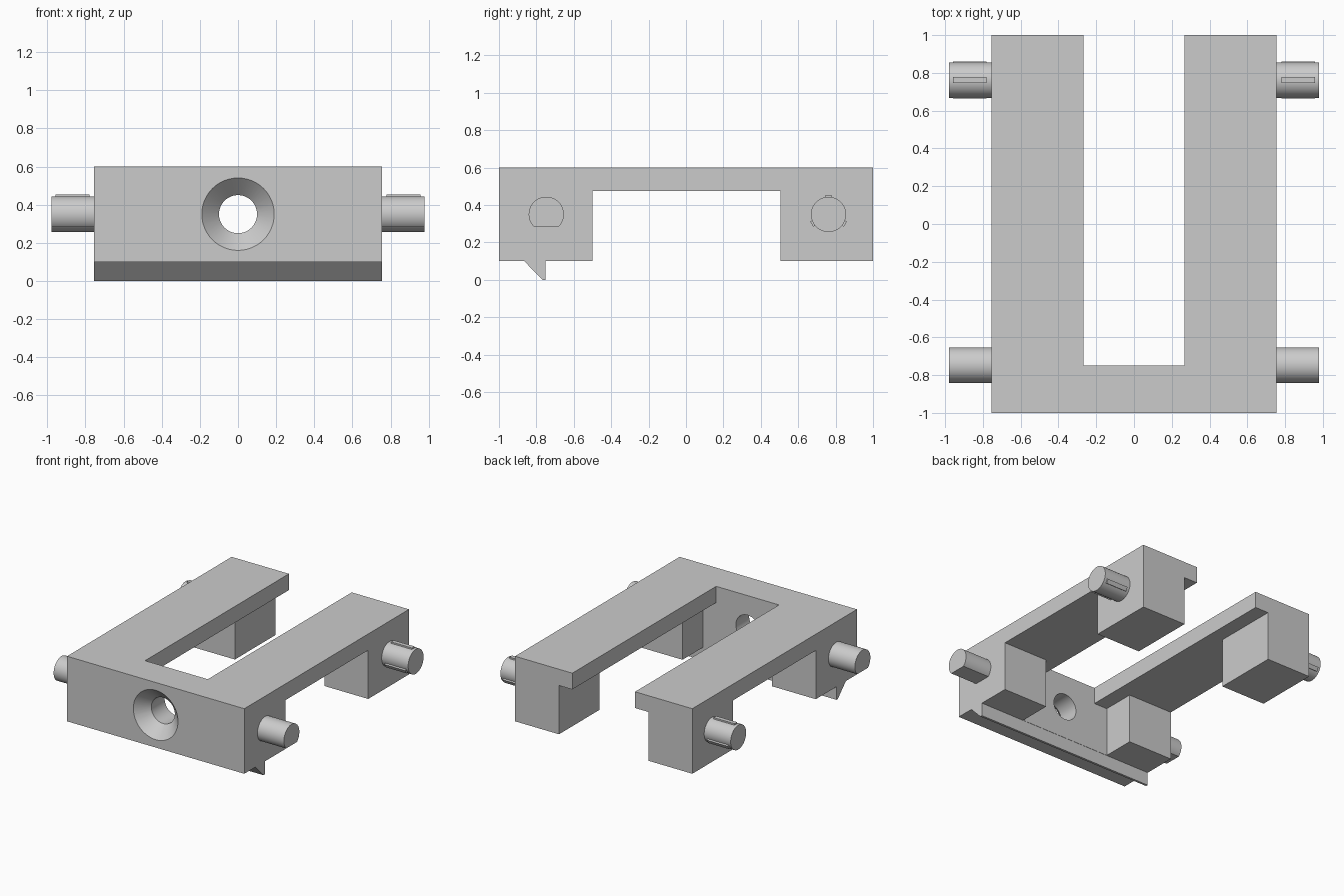
import bpy, bmesh, math
from mathutils import Matrix

if "Cube" in bpy.data.objects:
    bpy.data.objects.remove(bpy.data.objects["Cube"])

grey = bpy.data.materials.new("light_grey")
grey.diffuse_color = (0.6, 0.6, 0.6, 1)
grey.use_nodes = True
grey.node_tree.nodes["Principled BSDF"].inputs["Base Color"].default_value = grey.diffuse_color

X, Z0, Z1, PLATE = 0.754, 0.1, 0.6, 0.475


def make(name, bm):
    bmesh.ops.recalc_face_normals(bm, faces=bm.faces)
    me = bpy.data.meshes.new(name)
    bm.to_mesh(me)
    bm.free()
    ob = bpy.data.objects.new(name, me)
    bpy.context.collection.objects.link(ob)
    me.materials.append(grey)
    return ob


def prism(name, points, vec):
    """Extrude a closed 3D outline along a vector."""
    bm = bmesh.new()
    face = bm.faces.new([bm.verts.new(p) for p in points])
    new = bmesh.ops.extrude_face_region(bm, geom=[face], use_keep_orig=True)["geom"]
    bmesh.ops.translate(bm, vec=vec, verts=[v for v in new if isinstance(v, bmesh.types.BMVert)])
    return make(name, bm)


def box(name, x, y, z):
    return prism(name, [(x[0], y[0], z[0]), (x[1], y[0], z[0]),
                        (x[1], y[1], z[0]), (x[0], y[1], z[0])], (0, 0, z[1] - z[0]))


def smooth(ob):
    bpy.ops.object.select_all(action='DESELECT')
    ob.select_set(True)
    bpy.context.view_layer.objects.active = ob
    bpy.ops.object.shade_smooth_by_angle(angle=math.radians(30))


def cut(ob, cutter):
    bpy.context.view_layer.objects.active = ob
    mod = ob.modifiers.new("cut", 'BOOLEAN')
    mod.operation, mod.solver, mod.object = 'DIFFERENCE', 'EXACT', cutter
    bpy.ops.object.modifier_apply(modifier=mod.name)
    bpy.data.objects.remove(cutter)


# U-shaped body
plan = [(-X, -1), (X, -1), (X, 1), (0.267, 1), (0.267, -0.748),
        (-0.267, -0.748), (-0.267, 1), (-X, 1)]
body = prism("body", [(x, y, Z0) for x, y in plan], (0, 0, Z1 - Z0))

# Undercuts leaving four feet under the plate
cut(body, box("side_arch", (-1, 1), (-0.5, 0.505), (0, PLATE)))
cut(body, box("inner_recess", (-0.38, 0.38), (-0.748, 1.2), (0, PLATE)))

# Countersunk screw hole, revolved about y
bm = bmesh.new()
rings = []
N = 48
for y, r in [(-1.02, 0.21), (-0.91, 0.1), (-0.7, 0.1)]:
    rings.append([bm.verts.new((r * math.cos(2 * math.pi * i / N), y,
                                0.35 + r * math.sin(2 * math.pi * i / N))) for i in range(N)])
for a, b in zip(rings, rings[1:]):
    for i in range(N):
        bm.faces.new((a[i], a[(i + 1) % N], b[(i + 1) % N], b[i]))
bm.faces.new(rings[0])
bm.faces.new(rings[-1])
cut(body, make("screw_hole", bm))
smooth(body)

# Wedge ridge below the front wall
prism("wedge_ridge", [(-X, y, z) for y, z in
                      [(-0.865, Z0), (-0.767, 0), (-0.75, 0), (-0.75, Z0)]], (2 * X, 0, 0))

for side, s in (("left", -1), ("right", 1)):
    # Front pin with a flat underside
    a0 = -math.asin(0.067 / 0.094)
    arc = [a0 + (math.pi - 2 * a0) * i / 40 for i in range(41)]
    smooth(prism(side + "_front_pin",
                 [(s * X, -0.747 + 0.094 * math.cos(a), 0.35 + 0.094 * math.sin(a)) for a in arc],
                 (s * 0.225, 0, 0)))
    # Round back pin
    smooth(prism(side + "_back_pin",
                 [(s * X, 0.762 + 0.094 * math.cos(math.tau * i / 48),
                   0.35 + 0.094 * math.sin(math.tau * i / 48)) for i in range(48)],
                 (s * 0.225, 0, 0)))
    # Three crush ribs around the back pin
    for k in range(3):
        rib = box(f"{side}_rib_{k + 1}", (s * 0.78, s * 0.957), (-0.016, 0.016), (0.085, 0.104))
        rib.data.transform(Matrix.Translation((0, 0.762, 0.35)) @
                           Matrix.Rotation(math.tau * k / 3, 4, 'X'))
